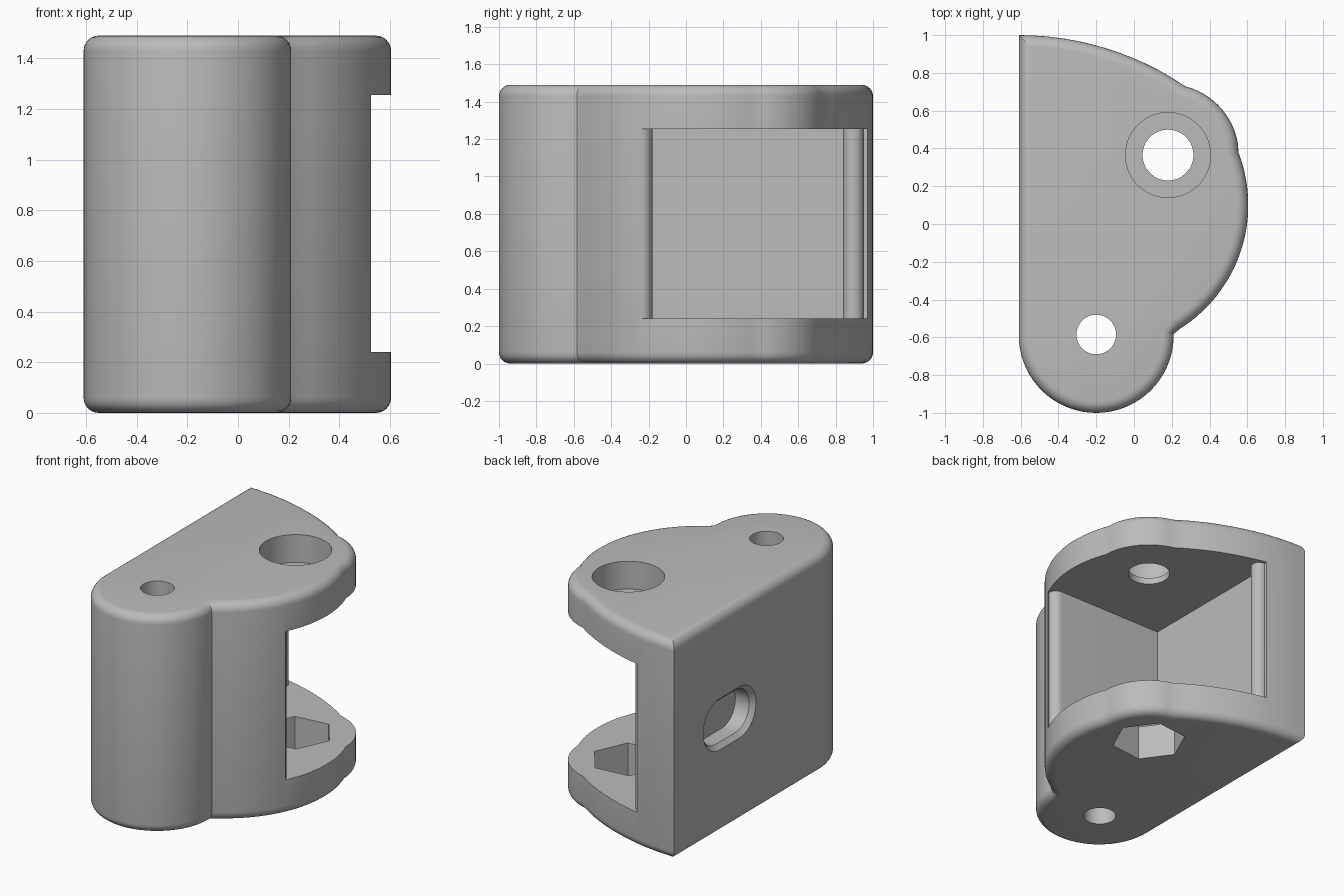
import bpy, bmesh
from math import cos, sin, radians

if "Cube" in bpy.data.objects:
    bpy.data.objects.remove(bpy.data.objects["Cube"], do_unlink=True)

HEIGHT = 1.49
FILLET = 0.06

grey = bpy.data.materials.new("plain_grey")
grey.use_nodes = True
grey.diffuse_color = (0.5, 0.5, 0.5, 1)
grey.node_tree.nodes["Principled BSDF"].inputs["Base Color"].default_value = (0.5, 0.5, 0.5, 1)


def arc(cx, cy, r, start, end, steps, first=0):
    """Points along an arc, angles in degrees; first=1 drops the shared start."""
    angles = [radians(start + (end - start) * i / steps) for i in range(first, steps + 1)]
    return [(cx + r * cos(a), cy + r * sin(a)) for a in angles]


def loft(name, rings, fillet=0):
    """Closed solid through matching rings of 3D points, with rounded end rims."""
    bm = bmesh.new()
    loops = [[bm.verts.new(p) for p in ring] for ring in rings]
    n = len(loops[0])
    for a, b in zip(loops, loops[1:]):
        for i in range(n):
            j = (i + 1) % n
            bm.faces.new((a[i], a[j], b[j], b[i]))
    caps = [bm.faces.new(loops[0][::-1]), bm.faces.new(loops[-1])]
    bmesh.ops.recalc_face_normals(bm, faces=bm.faces[:])
    if fillet:
        rims = [e for cap in caps for e in cap.edges]
        bmesh.ops.bevel(bm, geom=rims, offset=fillet, offset_type='OFFSET',
                        segments=6, profile=0.5, affect='EDGES', clamp_overlap=False)
    mesh = bpy.data.meshes.new(name)
    bm.to_mesh(mesh)
    bm.free()
    mesh.materials.append(grey)
    obj = bpy.data.objects.new(name, mesh)
    bpy.context.collection.objects.link(obj)
    return obj


def prism(name, outline, low, high, fillet=0):
    return loft(name, [[(x, y, z) for x, y in outline] for z in (low, high)], fillet)


def cut(target, cutter):
    cutter.hide_render = True
    mod = target.modifiers.new("cut", 'BOOLEAN')
    mod.operation = 'DIFFERENCE'
    mod.solver = 'EXACT'
    mod.object = cutter
    bpy.context.view_layer.objects.active = target
    bpy.ops.object.modifier_apply(modifier=mod.name)
    bpy.data.objects.remove(cutter, do_unlink=True)


# Housing: bulged side, lobe round the bolt, shallow back curve, round front column
outline = (arc(-0.168, 0.1, 0.773, -61.6, 21.2, 22, 1)
           + arc(0.18, 0.365, 0.375, 2.4, 76, 12, 1)
           + arc(-0.61, -0.57, 1.57, 55.9, 90, 12, 1)
           + arc(-0.2, -0.59, 0.41, 180, 361, 36))
housing = prism("bracket_housing", outline, 0, HEIGHT, FILLET)

# Side opening between the two plates, with rounded wall ends
opening = ([(-0.35, -0.18)]
           + arc(0.46, -0.24, 0.06, 90, 0, 8)
           + [(1, -0.24), (1, 1.3), (-0.31, 1.3)]
           + arc(-0.31, 0.895, 0.055, 90, -90, 12)
           + [(-0.35, 0.84)])
cut(housing, prism("opening_cutter", opening, 0.24, 1.255))

# Pin hole through the front column
cut(housing, prism("pin_cutter", arc(-0.2, -0.585, 0.105, 0, 350, 35), -0.1, 1.6))

# Bolt hole and its counterbore in the upper plate
cut(housing, prism("bolt_cutter", arc(0.18, 0.365, 0.135, 0, 350, 35), 1.1, 1.6))
cut(housing, prism("counterbore_cutter", arc(0.18, 0.365, 0.225, 0, 354, 59), 1.3, 1.6))

# Hexagonal nut hole in the lower plate
cut(housing, prism("nut_cutter", arc(0.18, 0.365, 0.24, 6, 306, 5), -0.1, 0.4))


# Blind slot with a chamfered rim in the flat side
def slot_ring(x, r):
    ends = arc(0.51, 0.745, r, -90, 90, 14) + arc(0.29, 0.745, r, 90, 270, 14)
    return [(x, y, z) for y, z in ends]


slot = [(-0.7, 0.175), (-0.61, 0.175), (-0.58, 0.145), (-0.475, 0.145)]
cut(housing, loft("slot_cutter", [slot_ring(x, r) for x, r in slot]))

# Smooth curves, crisp edges
bpy.ops.object.select_all(action='DESELECT')
housing.select_set(True)
bpy.context.view_layer.objects.active = housing
bpy.ops.object.shade_smooth_by_angle(angle=radians(28))
